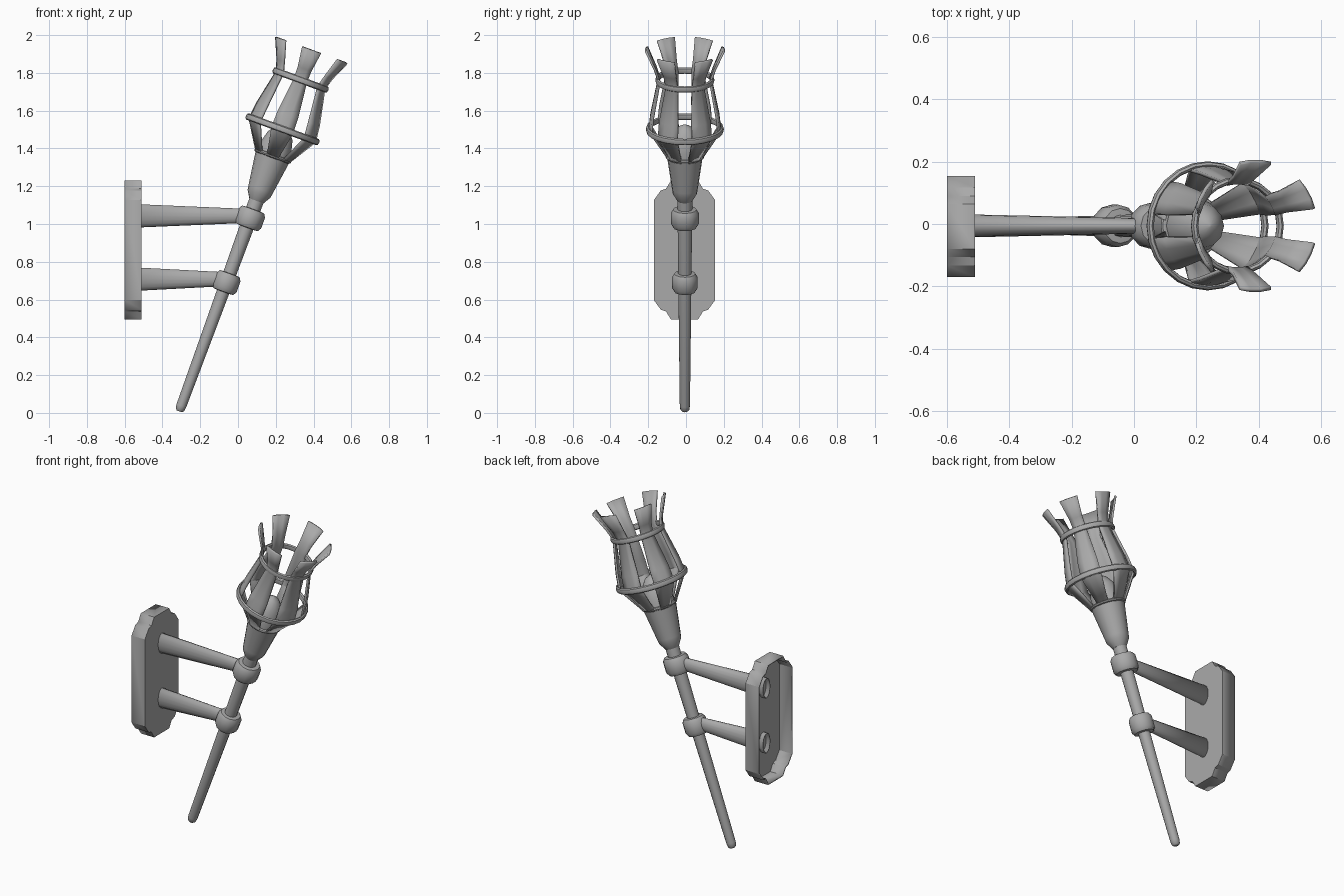
import bpy, bmesh, math
from mathutils import Matrix, Vector

if "Cube" in bpy.data.objects:
    bpy.data.objects.remove(bpy.data.objects["Cube"])

# One plain grey metal
metal = bpy.data.materials.new("grey_metal")
metal.use_nodes = True
GREY = (0.4, 0.4, 0.4, 1)
metal.diffuse_color = GREY
metal.node_tree.nodes["Principled BSDF"].inputs["Base Color"].default_value = GREY

# Local frame whose z axis runs up the leaning torch
LEAN = Matrix.Translation((-0.31, -0.006, 0.01)) @ Matrix.Rotation(math.radians(20.1), 4, "Y")


def finish(name, bm, matrix=Matrix(), thickness=0.0, offset=-1, angle=40):
    bmesh.ops.recalc_face_normals(bm, faces=bm.faces)
    mesh = bpy.data.meshes.new(name)
    bm.to_mesh(mesh)
    bm.free()
    obj = bpy.data.objects.new(name, mesh)
    bpy.context.collection.objects.link(obj)
    mesh.transform(matrix)
    mesh.materials.append(metal)
    if thickness:
        mod = obj.modifiers.new("thickness", "SOLIDIFY")
        mod.thickness, mod.offset = thickness, offset
    bpy.ops.object.select_all(action="DESELECT")
    obj.select_set(True)
    bpy.context.view_layer.objects.active = obj
    bpy.ops.object.shade_smooth_by_angle(angle=math.radians(angle))
    return obj


def loft(bm, loops, closed=False):
    """Skin a list of equal vertex loops with quads."""
    pairs = list(zip(loops, loops[1:]))
    if closed:
        pairs.append((loops[-1], loops[0]))
    for a, b in pairs:
        n = len(a)
        for i in range(n):
            j = (i + 1) % n
            bm.faces.new((a[i], a[j], b[j], b[i]))


def lathe(name, profile, sides=16, closed=False):
    """Turn (radius, height) points around the torch axis."""
    bm = bmesh.new()
    loops = []
    for r, t in profile:
        loops.append([bm.verts.new((r * math.cos(a), r * math.sin(a), t))
                      for a in (math.tau * i / sides for i in range(sides))])
    loft(bm, loops, closed)
    if not closed:
        bm.faces.new(loops[0])
        bm.faces.new(loops[-1])
    return finish(name, bm, LEAN)


def band(name, r, t, half_height, depth):
    """Rounded hoop with outer radius r."""
    section = [(r - depth / 2 + depth / 2 * math.cos(a), t + half_height * math.sin(a))
               for a in (math.tau * i / 8 for i in range(8))]
    return lathe(name, section, 24, closed=True)


# Handle, socket and the domed cup inside the basket
lathe("handle", [(0.014, -0.002), (0.024, 0.008), (0.027, 0.03), (0.04, 1.22)], 12)
lathe("socket", [(0.04, 1.185), (0.064, 1.225), (0.068, 1.25), (0.094, 1.43)])
lathe("inner_cup", [(0.09, 1.42), (0.088, 1.48), (0.07, 1.55), (0.035, 1.6), (0.004, 1.615)], 12)

# Collars that grip the handle
for name, t, r in (("lower_collar", 0.724, 0.068), ("upper_collar", 1.086, 0.074)):
    lathe(name, [(0.036, t - 0.052), (r - 0.012, t - 0.05), (r, t - 0.03),
                 (r, t + 0.03), (r - 0.012, t + 0.05), (0.036, t + 0.052)], 12)

# Basket hoops
band("base_hoop", 0.104, 1.438, 0.01, 0.024)
band("middle_hoop", 0.207, 1.588, 0.018, 0.022)
band("upper_hoop", 0.157, 1.866, 0.018, 0.022)

# Six flared slats: (radius, height, width) rows bent round the axis
SLAT = [(0.09, 1.43, 0.06), (0.188, 1.583, 0.12), (0.178, 1.67, 0.115),
        (0.139, 1.866, 0.072), (0.16, 1.93, 0.076), (0.207, 2.035, 0.106)]
for k in range(6):
    bm = bmesh.new()
    mid = math.radians(30 + 60 * k)
    rows = []
    for r, t, w in SLAT:
        rows.append([bm.verts.new((r * math.cos(mid + s * w / r), r * math.sin(mid + s * w / r), t))
                     for s in (-0.5, -0.17, 0.17, 0.5)])
    for a, b in zip(rows, rows[1:]):
        for i in range(3):
            bm.faces.new((a[i], a[i + 1], b[i + 1], b[i]))
    finish(f"slat_{k + 1}", bm, LEAN, 0.012, 0, 30)

# Wall plate: stepped outline, open at the back
corner = [(0.162, 0.265), (0.125, 0.316), (0.098, 0.325), (0.072, 0.367)]
half = corner + [(-y, z) for y, z in reversed(corner)]
outline = half + [(-y, -z) for y, z in half]
bm = bmesh.new()
back, front = [[bm.verts.new((x, y - 0.008, z + 0.862)) for y, z in outline]
               for x in (-0.6, -0.51)]
loft(bm, [back, front])
face = bm.faces.new(front)
finish("wall_plate", bm, thickness=0.008, angle=25)

# Tapered oval arms, their hollow ends showing behind the plate
for name, z, end in (("lower_arm", 0.708, -0.07), ("upper_arm", 1.043, 0.05)):
    bm = bmesh.new()
    loops = []
    for x, ry, rz in ((-0.54, 0.037, 0.062), (end, 0.024, 0.037)):
        loops.append([bm.verts.new((x, -0.006 + ry * math.cos(a), z + rz * math.sin(a)))
                      for a in (math.tau * i / 16 for i in range(16))])
    loft(bm, loops)
    bm.faces.new(loops[-1])
    finish(name, bm, thickness=0.006)
